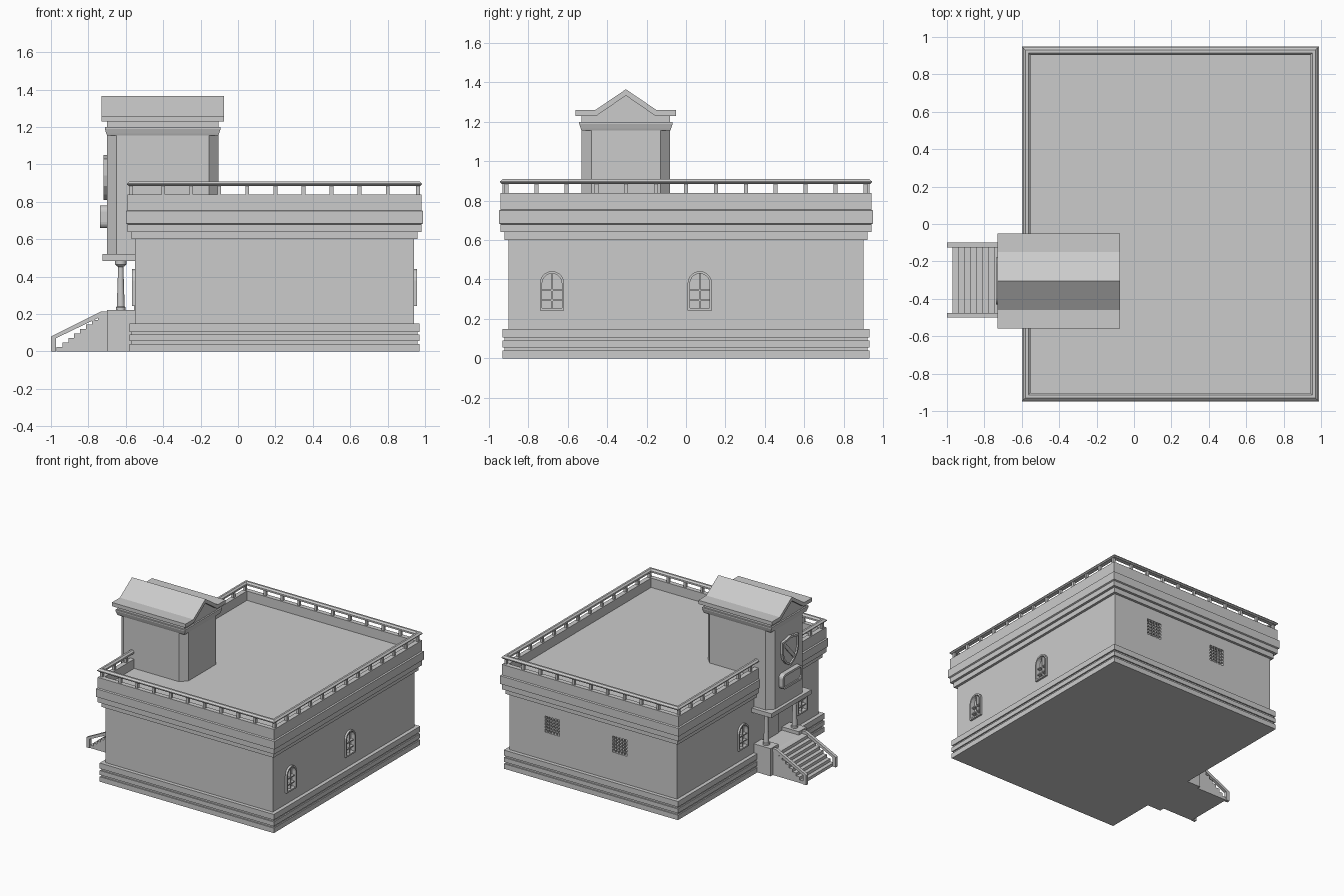
import bpy, bmesh, math

if "Cube" in bpy.data.objects:
    bpy.data.objects.remove(bpy.data.objects["Cube"])

CX, HX, HY = 0.195, 0.745, 0.90      # main hall centre and half sizes
TY = -0.305                          # tower / entrance axis


def skin(name, rings, closed=False):
    """Bridge a list of equal-length rings; cap the ends or close into a tube."""
    bm = bmesh.new()
    vs = [[bm.verts.new(p) for p in r] for r in rings]
    n = len(vs[0])
    pairs = list(zip(vs, vs[1:])) + ([(vs[-1], vs[0])] if closed else [])
    for a, b in pairs:
        for i in range(n):
            j = (i + 1) % n
            bm.faces.new((a[i], a[j], b[j], b[i]))
    if not closed:
        bm.faces.new(vs[0])
        bm.faces.new(vs[-1])
    bmesh.ops.recalc_face_normals(bm, faces=bm.faces)
    me = bpy.data.meshes.new(name)
    bm.to_mesh(me)
    bm.free()
    ob = bpy.data.objects.new(name, me)
    bpy.context.collection.objects.link(ob)
    return ob


def rect(cx, cy, hx, hy, z, c=0.0):
    """Horizontal rectangle, with corners cut by c when given."""
    if not c:
        return [(cx + sx * hx, cy + sy * hy, z) for sx, sy in ((-1, -1), (1, -1), (1, 1), (-1, 1))]
    p = [(-hx, c - hy), (c - hx, -hy), (hx - c, -hy), (hx, c - hy),
         (hx, hy - c), (hx - c, hy), (c - hx, hy), (-hx, hy - c)]
    return [(cx + x, cy + y, z) for x, y in p]


def box(name, x0, x1, y0, y1, z0, z1):
    c = ((x0 + x1) / 2, (y0 + y1) / 2, abs(x1 - x0) / 2, abs(y1 - y0) / 2)
    return skin(name, [rect(*c, z0), rect(*c, z1)])


def prism_x(name, pts, x0, x1):
    return skin(name, [[(x, y, z) for y, z in pts] for x in (x0, x1)])


def prism_y(name, pts, y0, y1):
    return skin(name, [[(x, y, z) for x, z in pts] for y in (y0, y1)])


def frame_x(name, outer, inner, x0, x1):
    return skin(name, [[(x, y, z) for y, z in o] for o, x in
                       ((outer, x0), (outer, x1), (inner, x1), (inner, x0))], True)


def arch(cy, r, z0, spring=0.38, n=10):
    return [(cy - r, z0), (cy + r, z0)] + [
        (cy + r * math.cos(math.pi * i / n), spring + r * math.sin(math.pi * i / n)) for i in range(n + 1)]


def shield(cy, cz, s):
    half = [(0.0, -0.12), (0.05, -0.09), (0.09, -0.045), (0.105, 0.01), (0.105, 0.10), (0.06, 0.105)]
    pts = half + [(0, 0.12)] + [(-y, z) for y, z in reversed(half[1:])]
    return [(cy + s * y, cz + s * z) for y, z in pts]


def plaque(cy, cz, hy, hz, r):
    pts = []
    for k, (sy, sz) in enumerate(((1, 1), (-1, 1), (-1, -1), (1, -1))):
        for i in range(5):
            a = math.pi / 2 * (k + i / 4)
            pts.append((cy + sy * (hy - r) + r * math.cos(a), cz + sz * (hz - r) + r * math.sin(a)))
    return pts


# Main hall: grooved plinth, walls, cornice, parapet and sunken roof deck
prof = []
for z0, z1 in ((0, .04), (.055, .09), (.105, .15)):
    prof += [(.03, z0), (.03, z1), (.02, z1), (.02, z1 + .015)]
prof = prof[:-2] + [(0, .15), (0, .60), (.02, .60), (.02, .64), (.04, .64), (.04, .68), (.05, .685),
                    (.05, .75), (.04, .755), (.04, .84), (.003, .84), (.003, .765)]
hall = skin("main_hall", [rect(CX, 0, HX + d, HY + d, z) for d, z in prof])

cutters = []
# Arched windows on both x sides
for side, s in (("right", 1), ("left", -1)):
    for cy in (-0.68, 0.07):
        def X(d):
            return CX + s * (HX + d)
        cutters.append(prism_x("window_cutter", arch(cy, .052, .253), X(-.02), X(.02)))
        frame_x("arched_window_frame_" + side, arch(cy, .062, .243), arch(cy, .05, .255), X(-.015), X(.016))
        box("window_mullion_" + side, X(-.02), X(.005), cy - .004, cy + .004, .25, .432)
        for z in (.295, .345):
            box("window_bar_" + side, X(-.02), X(.005), cy - .052, cy + .052, z - .004, z + .004)

# Barred square windows on the back
for cx in (0.56, -0.04):
    cutters.append(box("vent_cutter", cx - .065, cx + .065, HY - .03, HY + .02, .375, .505))
    for i in range(1, 5):
        o = -.065 + .026 * i
        box("back_window_bar", cx + o - .004, cx + o + .004, HY - .012, HY - .003, .375, .505)
        box("back_window_crossbar", cx - .065, cx + .065, HY - .012, HY - .003, .44 + o - .004, .44 + o + .004)

bpy.context.view_layer.objects.active = hall
for c in cutters:
    c.hide_render = True
    m = hall.modifiers.new("recess", 'BOOLEAN')
    m.operation, m.solver, m.object = 'DIFFERENCE', 'EXACT', c
    bpy.ops.object.modifier_apply(modifier=m.name)
    bpy.data.objects.remove(c)

# Roof balustrade: rail and small posts
skin("roof_rail", [rect(CX, 0, HX + d, HY + d, z) for d, z in
                   ((.035, .885), (.043, .892), (.043, .898), (.03, .91), (.015, .91), (.003, .898), (.003, .885))], True)
for s in (-1, 1):
    for i in range(13):
        y = -.91 + i * 1.82 / 12
        x = CX + s * (HX + .022)
        if s > 0 or abs(y - TY) > .22:
            box("rail_post", x - .01, x + .01, y - .01, y + .01, .84, .887)
    for i in range(1, 10):
        x, y = -.55 + i * .15, s * (HY + .022)
        box("rail_post", x - .01, x + .01, y - .01, y + .01, .84, .887)

# Tower with cut corners, cornice and gabled roof
TX, TH, TW = -0.4025, 0.2975, 0.225
skin("tower", [rect(TX, TY, TH, TW, z, .05) for z in (.52, 1.155)])
skin("tower_cornice", [rect(TX, TY, TH + d, TW + d, z) for d, z in
                       ((0, 1.155), (.004, 1.165), (.012, 1.19), (.012, 1.2), (0, 1.2), (0, 1.235))])
roof = [(-.255, 1.23), (-.255, 1.26), (-.155, 1.26), (0, 1.365), (.155, 1.26), (.255, 1.26),
        (.255, 1.23), (.15, 1.23), (0, 1.333), (-.15, 1.23)]
prism_x("gable_roof", [(TY + y, z) for y, z in roof], -.73, -.075)
prism_x("pediment", [(TY - .16, 1.225), (TY + .16, 1.225), (TY, 1.337)], -.70, -.105)

# Plain shield and plaque on the tower front
prism_x("shield", shield(TY, .93, .95), -.708, -.69)
frame_x("shield_rim", shield(TY, .93, 1), shield(TY, .93, .86), -.72, -.69)
prism_x("shield_band", [(TY - .07, .87), (TY - .05, .85), (TY + .07, .98), (TY + .05, 1.0)], -.715, -.70)
prism_x("plaque", plaque(TY, .72, .12, .055, .03), -.728, -.69)
frame_x("plaque_rim", plaque(TY, .72, .125, .06, .032), plaque(TY, .72, .108, .043, .02), -.738, -.69)

# Porch: canopy slab, tapered columns, pedestals, landing and door
box("porch_canopy", -.725, -.545, TY - .255, TY + .255, .485, .52)
for s in (-1, 1):
    cy = TY + s * .18
    col = [(.026, .22), (.026, .235), (.021, .24), (.014, .452), (.02, .456), (.03, .466), (.03, .487)]
    c = skin("porch_column", [[(-.627 + r * math.cos(a * math.tau / 16), cy + r * math.sin(a * math.tau / 16), z)
                               for a in range(16)] for r, z in col])
    bpy.ops.object.select_all(action='DESELECT')
    c.select_set(True)
    bpy.context.view_layer.objects.active = c
    bpy.ops.object.shade_smooth_by_angle()
    box("column_pedestal", -.70, -.55, TY + s * .13, TY + s * .228, 0, .222)
box("porch_landing", -.70, -.55, TY - .14, TY + .14, 0, .195)
box("door", -.556, -.54, TY - .085, TY + .085, .195, .44)

# Steps with sloping side rails
N = 8
steps = [(-.70, 0), (-.97, 0)]
for i in range(N):
    x = -.97 + i * .0315
    steps += [(x, .024 * (i + 1)), (x + .0315, .024 * (i + 1))]
steps.append((-.70, .195))
prism_y("entrance_steps", steps, -.495, -.105)
for y0, y1 in ((-.50, -.475), (-.125, -.10)):
    prism_y("stair_rail", [(-1, .058), (-1, .08), (-.73, .215), (-.70, .215), (-.70, .19), (-.725, .19)], y0, y1)
    box("stair_end_post", -1, -.972, y0, y1, 0, .075)
